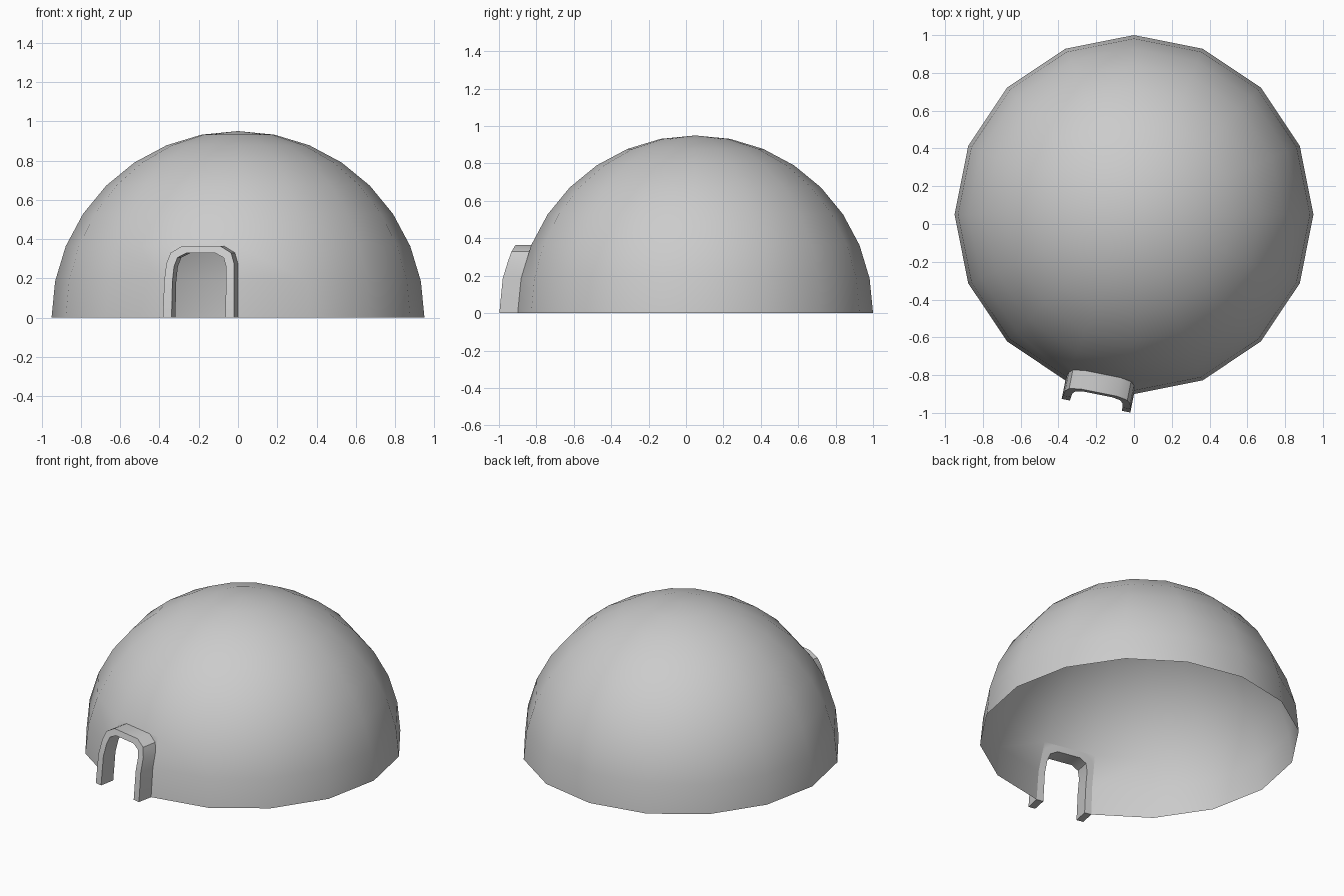
import bpy, bmesh, math
from mathutils import Vector

if "Cube" in bpy.data.objects:
    bpy.data.objects.remove(bpy.data.objects["Cube"])

R, SEG, DEPTH = 0.95, 16, 0.1
STEP = math.pi / 16                      # 11.25 degrees: half panel and arch spacing
C = Vector((0, 0.05, 0))
N = Vector((-math.sin(STEP), -math.cos(STEP), 0))    # outward direction of door panel
T = Vector((math.cos(STEP), -math.sin(STEP), 0))     # sideways along the panel
Z1, Z2 = R * math.sin(STEP), R * math.sin(2 * STEP)


def panel_depth(z):
    """Distance of the flat door panels from the dome axis at height z."""
    d = [R * math.cos(k * math.pi / 8 / 2) * math.cos(STEP) for k in (0, 1, 2)]
    if z < Z1:
        return d[0] + (d[1] - d[0]) * z / Z1
    return d[1] + (d[2] - d[1]) * (z - Z1) / (Z2 - Z1)


def on_panel(u, z, out=0.0):
    return C + N * (panel_depth(z) + out) + T * u + Vector((0, 0, z))


def finish(bm, name, angle):
    bmesh.ops.remove_doubles(bm, verts=bm.verts[:], dist=0.0005)
    bmesh.ops.recalc_face_normals(bm, faces=bm.faces[:])
    me = bpy.data.meshes.new(name)
    bm.to_mesh(me)
    bm.free()
    ob = bpy.data.objects.new(name, me)
    bpy.context.collection.objects.link(ob)
    bpy.ops.object.select_all(action='DESELECT')
    ob.select_set(True)
    bpy.context.view_layer.objects.active = ob
    bpy.ops.object.shade_smooth_by_angle(angle=math.radians(angle))
    return ob


# Half profiles of the doorway (sideways, height), mirrored into full arches
W0, W1, W2 = (R * math.cos(k * STEP) * math.sin(STEP) for k in (0, 1, 2))
half_outer = [(W0, 0), (W1, Z1), (0.176, 0.275), (0.157, 0.33), (0.10, Z2)]
half_inner = [(0.14, 0), (0.139, Z1), (0.135, 0.26), (0.12, 0.305), (0.075, 0.328)]


def mirrored(half):
    return half + [(-u, z) for u, z in reversed(half)]


# Dome shell, open below, with the doorway panels removed
bm = bmesh.new()
bmesh.ops.create_uvsphere(bm, u_segments=SEG, v_segments=16, radius=R)
bmesh.ops.delete(bm, geom=[v for v in bm.verts if v.co.z < -0.01], context='VERTS')
bmesh.ops.translate(bm, verts=bm.verts[:], vec=C)
door = []
for f in bm.faces:
    p = f.calc_center_median() - C
    if p.z < Z2 and abs(p.dot(T)) < 0.05 and p.dot(N) > 0:
        door.append(f)
bmesh.ops.delete(bm, geom=door, context='FACES')
# Corner pieces filling the panel beside the rounded arch
for s in (1, -1):
    for a, b in zip(half_outer[1:], half_outer[2:]):
        tri = [(W2, Z2), a, b]
        bm.faces.new([bm.verts.new(on_panel(s * u, z)) for u, z in tri])
finish(bm, "dome", 40)

# Door frame that projects from the dome
bm = bmesh.new()
rings = []
for (uo, zo), (ui, zi) in zip(mirrored(half_outer), mirrored(half_inner)):
    rings.append([bm.verts.new(p) for p in (
        on_panel(uo, zo), on_panel(uo, zo, DEPTH),
        on_panel(ui, zi, DEPTH), on_panel(ui, zi))])
for a, b in zip(rings, rings[1:]):
    for i in range(4):
        j = (i + 1) % 4
        bm.faces.new((a[i], a[j], b[j], b[i]))
bm.faces.new(rings[0])
bm.faces.new(rings[-1])
finish(bm, "door_frame", 40)
